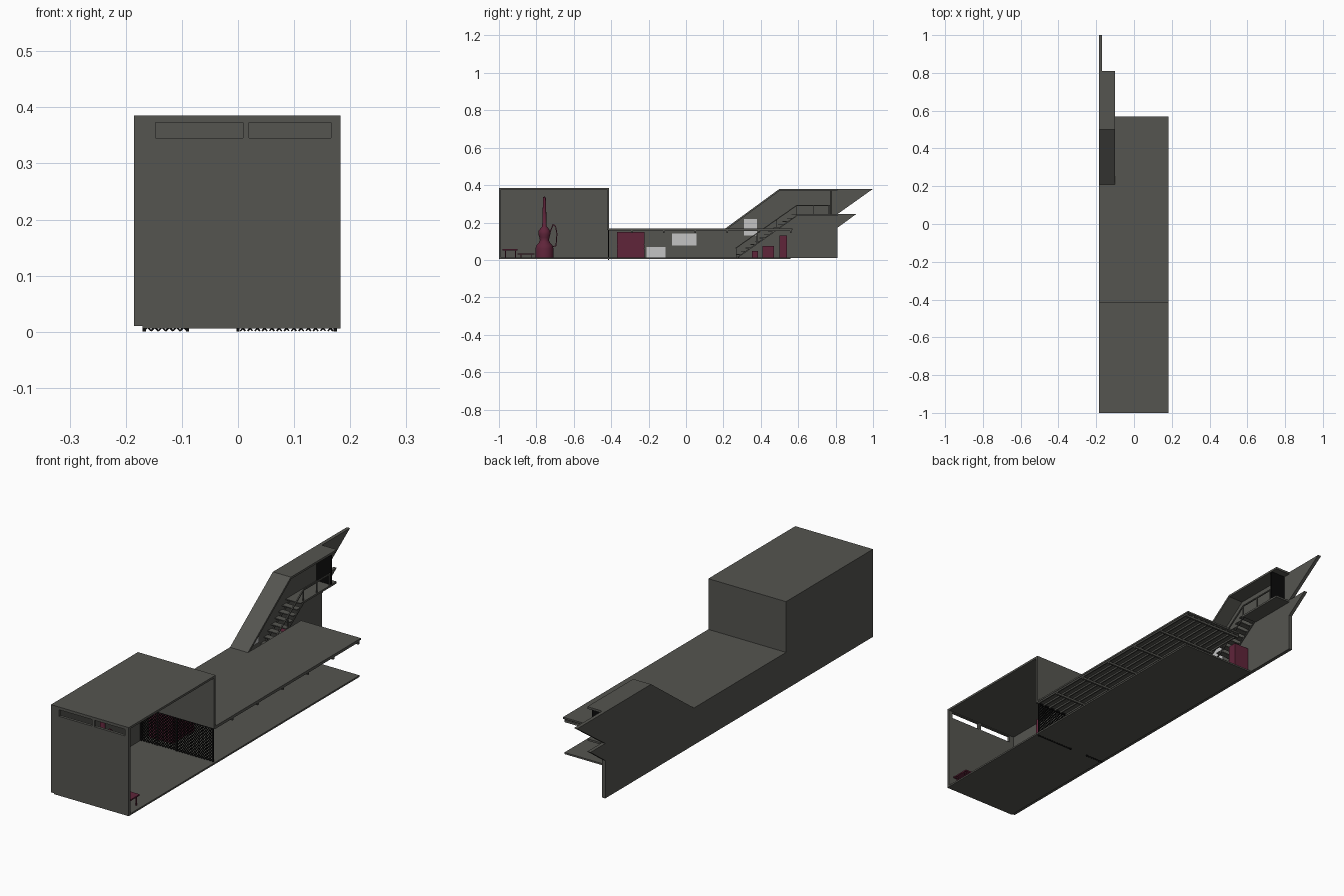
import bpy, bmesh, math
from mathutils import Vector, Matrix

if "Cube" in bpy.data.objects:
    bpy.data.objects.remove(bpy.data.objects["Cube"])


def mat(name, rgb):
    m = bpy.data.materials.new(name)
    m.diffuse_color = (*rgb, 1)
    m.use_nodes = True
    m.node_tree.nodes["Principled BSDF"].inputs["Base Color"].default_value = m.diffuse_color
    return m


CONCRETE = mat("dark concrete", (0.09, 0.09, 0.08))
CRIMSON = mat("crimson", (0.115, 0.018, 0.042))
BLACK = mat("black metal", (0.003, 0.003, 0.003))
PALE = mat("pale panel", (0.55, 0.55, 0.55))


def finish(name, bm, material):
    bmesh.ops.recalc_face_normals(bm, faces=bm.faces)
    me = bpy.data.meshes.new(name)
    bm.to_mesh(me)
    bm.free()
    me.materials.append(material)
    ob = bpy.data.objects.new(name, me)
    bpy.context.collection.objects.link(ob)
    return ob


def add_box(bm, x0, x1, y0, y1, z0, z1):
    m = Matrix.Translation(((x0 + x1) / 2, (y0 + y1) / 2, (z0 + z1) / 2))
    bmesh.ops.create_cube(bm, size=1, matrix=m @ Matrix.Diagonal((x1 - x0, y1 - y0, z1 - z0, 1)))


def boxes(name, material, *dims):
    bm = bmesh.new()
    for d in dims:
        add_box(bm, *d)
    return finish(name, bm, material)


def add_bar(bm, a, b, w, h=None):
    """Square bar from a to b."""
    a, b = Vector(a), Vector(b)
    d = b - a
    rot = d.to_track_quat('Z', 'Y').to_matrix().to_4x4()
    m = Matrix.Translation((a + b) / 2) @ rot @ Matrix.Diagonal((w, h or w, d.length, 1))
    bmesh.ops.create_cube(bm, size=1, matrix=m)


def profile(name, material, pts, x0, x1):
    """Extrude a (y, z) outline along x."""
    bm = bmesh.new()
    f = bm.faces.new([bm.verts.new((x0, y, z)) for y, z in pts])
    r = bmesh.ops.extrude_face_region(bm, geom=[f])
    vs = [v for v in r['geom'] if isinstance(v, bmesh.types.BMVert)]
    bmesh.ops.translate(bm, verts=vs, vec=(x1 - x0, 0, 0))
    return finish(name, bm, material)


L, LI, R = -0.185, -0.17, 0.183   # wall outside, wall inside, open side
SX = -0.10                        # open side of the stairwell
BACK = -0.412                     # back of the tall block

# Floor and long side wall
boxes("floor", CONCRETE, (LI, R, -1, 0.56, 0.006, 0.013))
profile("side_wall", CONCRETE,
        [(-1, .01), (-1, .385), (BACK, .385), (BACK, .168), (.21, .168), (.5, .38), (1, .38),
         (.81, .245), (.91, .245), (.81, .172), (.81, .01)], L, LI)

# Tall block: front wall with two slots, roof, upper back wall
F0, F1 = -1, -0.988
slots = [(-.147, .009), (.02, .166)]
boxes("front_wall", CONCRETE,
      (LI, R, F0, F1, .01, .345), (LI, R, F0, F1, .373, .385),
      (LI, slots[0][0], F0, F1, .345, .373), (slots[0][1], slots[1][0], F0, F1, .345, .373),
      (slots[1][1], R, F0, F1, .345, .373))
boxes("block_roof", CONCRETE, (LI, R, F1, BACK, .376, .385))
boxes("block_back_wall", CONCRETE, (LI, R, BACK - .01, BACK, .16, .376))

# Low roof with joists and cross beams below
boxes("low_roof", CONCRETE, (LI, R, BACK, .21, .161, .168), (SX, R, .21, .57, .161, .168))
joists = []
for i in range(12):
    x = LI + .012 + i * .0305
    joists.append((x - .003, x + .003, BACK, .21 if x < SX else .565, .154, .161))
boxes("roof_joists", CONCRETE, *joists)
beams = []
for i in range(6):
    y = -.29 + i * .17
    beams.append((LI if y < .2 else SX, R - .003, y - .004, y + .004, .145, .154))
boxes("roof_beams", CONCRETE, *beams)

# Stairwell roof: sloped, then flat
profile("stair_roof", CONCRETE,
        [(.21, .168), (.5, .38), (.81, .38), (.81, .371), (.503, .371), (.225, .168)], LI, SX)

# Stairs: treads, risers and landing
N = 13
Y0, Y1, Z0, Z1 = .27, .59, .013, .243
dy, dz = (Y1 - Y0) / N, (Z1 - Z0) / N
steps = []
for i in range(N):
    y, z = Y0 + i * dy, Z0 + (i + 1) * dz
    steps.append((LI, SX, y, y + dy + .002, z - .004, z))
boxes("stair_treads", CONCRETE, *steps)
bm = bmesh.new()
for x in (LI + .006, SX - .004):
    add_bar(bm, (x, Y0 + .008, Z0 + .002), (x, Y1, Z1 - .008), .004, .006)
finish("stair_stringers", bm, CONCRETE)
boxes("landing", CONCRETE, (LI, SX, Y1, .81, .235, .243))

# Railing
bm = bmesh.new()
rx = SX - .004
top = [(rx, Y0 - .005, .062), (rx, Y1, .29), (rx, .77, .29)]
for a, b in zip(top, top[1:]):
    add_bar(bm, a, b, .005)
for y, z in ((Y0 - .002, .013), (.38, .09), (.485, .165), (Y1, .24), (.68, .24), (.765, .24)):
    add_bar(bm, (rx, y, z), (rx, y, z + .05), .004)
finish("stair_railing", bm, CONCRETE)

# Door at the top of the stairs
boxes("upper_door", BLACK, (LI, SX, .772, .779, .243, .371))

# Diamond mesh screen with a gate, clipped to three panels
bm = bmesh.new()
yl = BACK - .003
for x0, x1, z0 in ((LI + .002, -.09, .0015), (-.09, 0, .014), (0, R - .01, .0015)):
    z1 = .16
    for s in (1, -1):
        c = z0 - (x1 if s > 0 else -x0)
        end = z1 - (x0 if s > 0 else -x1)
        while c < end:
            lo, hi = sorted(((z0 - c) * s, (z1 - c) * s))
            a, b = max(lo, x0), min(hi, x1)
            if b - a > .002:
                add_bar(bm, (a, yl, s * a + c), (b, yl, s * b + c), .0028)
            c += .013
for x in (LI + .003, -.09, 0, R - .01):
    add_bar(bm, (x, yl, 0), (x, yl, .161), .006)
add_bar(bm, (LI, yl, .158), (R - .008, yl, .158), .006)
finish("mesh_screen", bm, BLACK)

# Pot still: lathed body
CX, CY = -.11, -.757
prof = [(0, .013), (.048, .013), (.048, .06), (.044, .078), (.03, .092), (.024, .105), (.027, .12),
        (.032, .138), (.031, .155), (.02, .17), (.012, .18), (.010, .25), (.007, .335), (0, .34)]
bm = bmesh.new()
vs = [bm.verts.new((CX + r, CY, z)) for r, z in prof]
es = [bm.edges.new(p) for p in zip(vs, vs[1:])]
bmesh.ops.spin(bm, geom=vs + es, cent=(CX, CY, 0), axis=(0, 0, 1), angle=2 * math.pi, steps=24)
bmesh.ops.remove_doubles(bm, verts=bm.verts, dist=1e-5)
still = finish("still_body", bm, CRIMSON)
bpy.context.view_layer.objects.active = still
still.select_set(True)
bpy.ops.object.shade_smooth_by_angle(angle=math.radians(40))

# Still side pipe
bm = bmesh.new()
pipe = [(CX, -.73, .14), (CX, -.71, .19), (CX, -.697, .178), (CX, -.69, .14), (CX, -.695, .075), (CX, -.72, .07)]
for a, b in zip(pipe, pipe[1:]):
    add_bar(bm, a, b, .005)
finish("still_pipe", bm, CRIMSON)

# Table and low bench near the front wall
legs = [(x, x + .005, y, y + .005, .013, .051) for x in (.01, .155) for y in (-.968, -.915)]
boxes("table", CRIMSON, (.0, .165, -.98, -.9, .051, .057), *legs)
legs = [(x, x + .005, y, y + .005, .013, .03) for x in (-.15, -.07) for y in (-.885, -.83)]
boxes("low_bench", CRIMSON, (-.155, -.06, -.9, -.81, .03, .035), *legs)

# Storage stack behind the screen, and three cabinets below the stairs
boxes("storage_stack", CRIMSON, *[(LI + .005, -.05, -.37, -.222, z, z + h)
      for z, h in ((.013, .046), (.061, .02), (.083, .066))],
      (LI + .008, -.053, -.367, -.225, .013, .147))
boxes("stair_cabinets", CRIMSON, (LI, SX, .352, .385, .013, .047),
      (LI, SX, .41, .47, .013, .075), (LI, SX, .5, .54, .013, .13))

# Pale panels on the inside of the side wall
boxes("wall_panels", PALE, *[(LI, LI + .004, a, b, c, d) for a, b, c, d in
      ((-.21, -.11, .014, .07), (-.075, .055, .077, .14), (.31, .38, .13, .22))])
